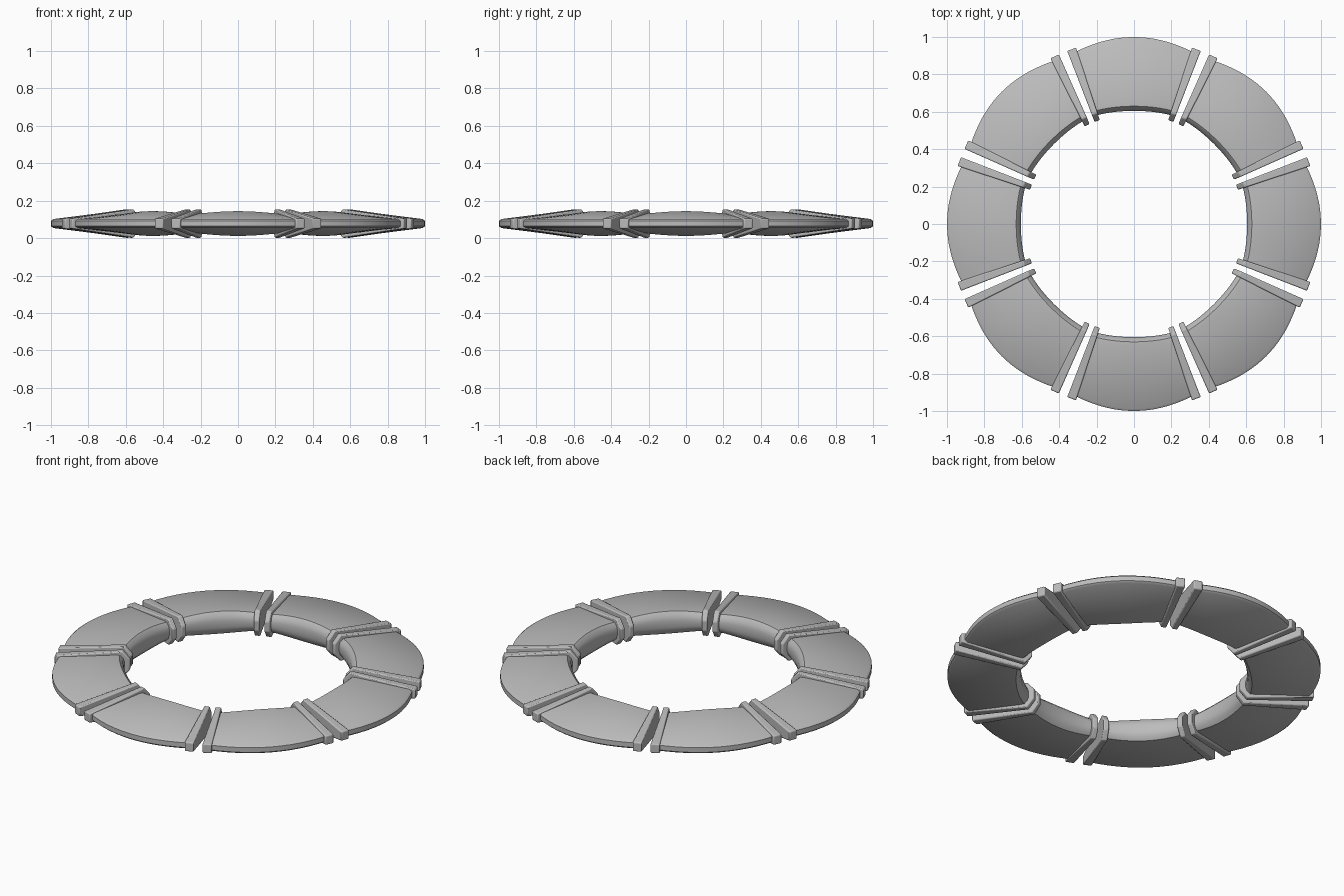
import bpy, bmesh
from math import radians, sin, cos, pi

MID_Z = 0.078      # height of the ring's middle plane
SEGMENTS = 8

cube = bpy.data.objects.get("Cube")
if cube:
    bpy.data.objects.remove(cube)

grey = bpy.data.materials.new("plain_grey")
grey.use_nodes = True
colour = (0.5, 0.5, 0.5, 1)
grey.diffuse_color = colour
grey.node_tree.nodes["Principled BSDF"].inputs["Base Color"].default_value = colour


def mirrored(half):
    """Close an upper half profile of (radius, height) with its lower mirror."""
    return half + [(r, -z) for r, z in reversed(half)]


def sweep(name, section, start, end, steps):
    """Sweep a radial section around z between two angles given in degrees."""
    bm = bmesh.new()
    rings = []
    for i in range(steps + 1):
        t = i / steps
        a = radians(start + (end - start) * t)
        rings.append([bm.verts.new((r * cos(a), r * sin(a), MID_Z + z))
                      for r, z in section(t)])
    n = len(rings[0])
    for a, b in zip(rings, rings[1:]):
        for k in range(n):
            bm.faces.new((a[k], a[(k + 1) % n], b[(k + 1) % n], b[k]))
    bm.faces.new(rings[0])
    bm.faces.new(rings[-1])
    bmesh.ops.recalc_face_normals(bm, faces=bm.faces)
    mesh = bpy.data.meshes.new(name)
    bm.to_mesh(mesh)
    bm.free()
    mesh.materials.append(grey)
    obj = bpy.data.objects.new(name, mesh)
    bpy.context.collection.objects.link(obj)
    return obj


def body_section(t):
    """Wedge section, swelling slightly towards the middle of the segment."""
    swell = sin(pi * t)
    inner = 0.615 - 0.01 * swell
    outer = 0.97 + 0.03 * swell
    high = 0.052 + 0.014 * swell
    return mirrored([(inner, 0.3 * high), (inner + 0.007, 0.7 * high),
                     (inner + 0.025, high), (inner + 0.05, high),
                     (outer - 0.012, 0.024), (outer, 0.014)])


def flange_section(t):
    """Taller wedge with a pointed inner side."""
    return mirrored([(0.585, 0.03), (0.625, 0.077), (0.992, 0.027)])


def shade(obj, angle):
    bpy.ops.object.select_all(action="DESELECT")
    obj.select_set(True)
    bpy.context.view_layer.objects.active = obj
    bpy.ops.object.shade_smooth_by_angle(angle=radians(angle))


for s in range(SEGMENTS):
    centre = s * 360 / SEGMENTS

    # curved body of the segment
    body = sweep(f"segment_body_{s + 1}", body_section, centre - 19.5, centre + 19.5, 12)
    shade(body, 35)

    # end flanges, one at each side
    for side, label in ((-1, "start"), (1, "end")):
        mid = centre + side * 19.65
        flange = sweep(f"{label}_flange_{s + 1}", flange_section, mid - 1.45, mid + 1.45, 1)
        bevel = flange.modifiers.new("soft_edges", "BEVEL")
        bevel.width = 0.006
        bevel.segments = 2
        bevel.limit_method = "ANGLE"
        bevel.angle_limit = radians(25)
        shade(flange, 30)
